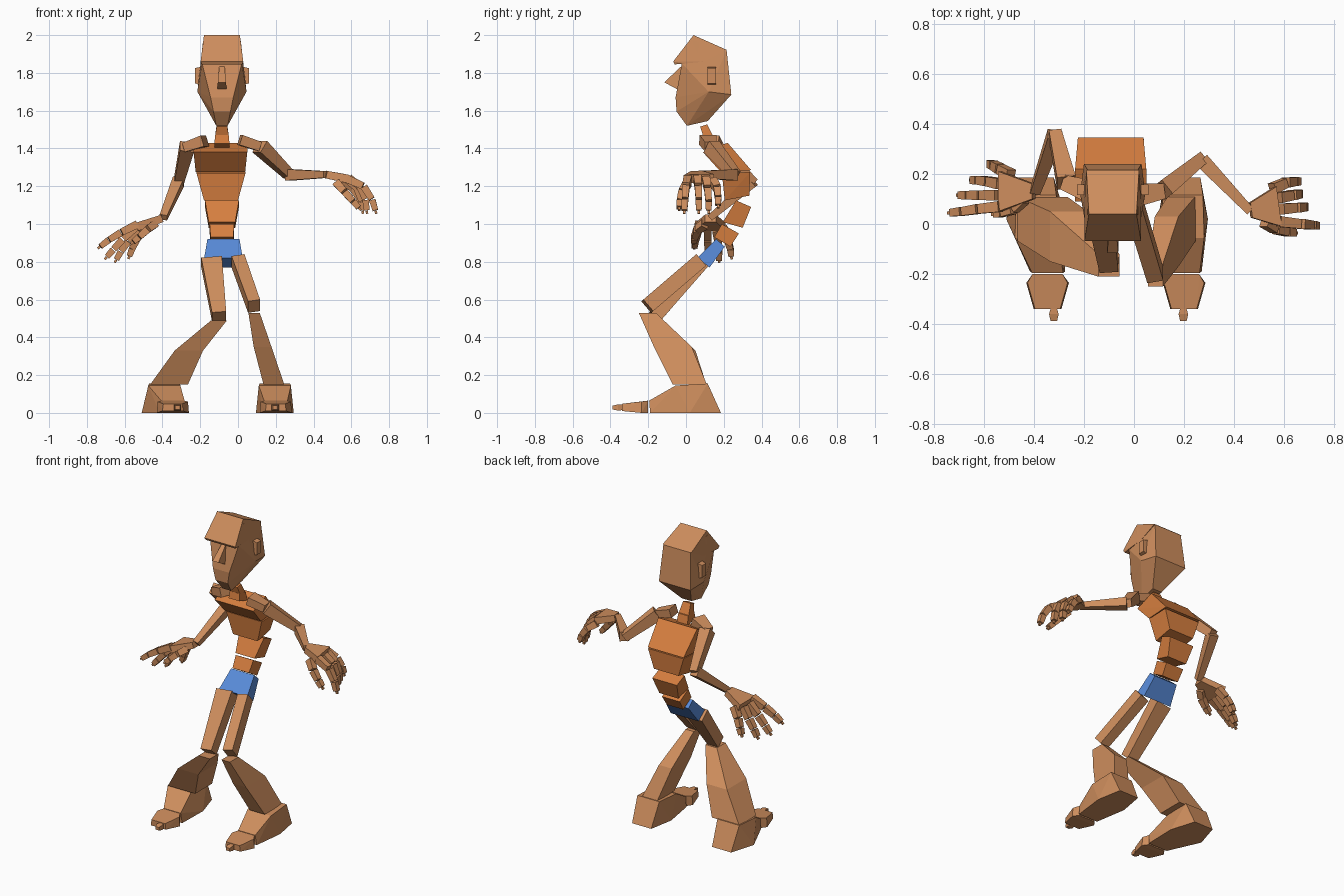
import bpy, bmesh
from mathutils import Vector as V


def material(name, rgb):
    m = bpy.data.materials.new(name)
    m.diffuse_color = (*rgb, 1)
    return m


SKIN = material("skin", (0.62, 0.27, 0.11))
TORSO = material("torso", (0.67, 0.21, 0.05))
BLUE = material("pelvis", (0.10, 0.26, 0.70))


def finish(name, bm, mat):
    bmesh.ops.recalc_face_normals(bm, faces=bm.faces)
    me = bpy.data.meshes.new(name)
    bm.to_mesh(me)
    bm.free()
    me.materials.append(mat)
    ob = bpy.data.objects.new(name, me)
    bpy.context.collection.objects.link(ob)
    return ob


def add_hull(bm, pts):
    """Convex block around points, flat faces merged."""
    t = bmesh.new()
    vs = [t.verts.new(p) for p in pts]
    bmesh.ops.convex_hull(t, input=vs)
    loose = [v for v in t.verts if not v.link_faces]
    bmesh.ops.delete(t, geom=loose, context='VERTS')
    bmesh.ops.dissolve_limit(t, angle_limit=0.03, verts=t.verts, edges=t.edges)
    me = bpy.data.meshes.new("tmp")
    t.to_mesh(me)
    t.free()
    bm.from_mesh(me)
    bpy.data.meshes.remove(me)


def hull(name, mat, *blocks):
    bm = bmesh.new()
    for pts in blocks:
        add_hull(bm, pts)
    return finish(name, bm, mat)


def sym(cx, rows):
    """Mirror (half width, y, z) rows to both sides of x = cx."""
    return [(cx + s * w, y, z) for w, y, z in rows for s in (-1, 1)]


def bone_pts(a, b, wa, wb, hint, gap=0.0):
    """Eight corners of a tapered bar from a to b, (width, depth) at each end."""
    a, b = V(a), V(b)
    t = (b - a).normalized()
    u = V(hint)
    u = (u - t * u.dot(t)).normalized()
    v = t.cross(u)
    a2, b2 = a.lerp(b, gap), b.lerp(a, gap)
    return [p + u * (i * w / 2) + v * (j * d / 2)
            for p, (w, d) in ((a2, wa), (b2, wb)) for i in (-1, 1) for j in (-1, 1)]


def bone(name, a, b, wa, wb, hint=(1, 0, 0), mat=SKIN):
    return hull(name, mat, bone_pts(a, b, wa, wb, hint))


def loft(name, mat, rings):
    """Skin level rectangles (cx, cy, z, half x, half y)."""
    bm = bmesh.new()
    loops = [[bm.verts.new((x + i * hx, y + j * hy, z))
              for i, j in ((-1, -1), (1, -1), (1, 1), (-1, 1))]
             for x, y, z, hx, hy in rings]
    for p, q in zip(loops, loops[1:]):
        for k in range(4):
            n = (k + 1) % 4
            bm.faces.new((p[k], p[n], q[n], q[k]))
    bm.faces.new(loops[0])
    bm.faces.new(loops[-1])
    return finish(name, bm, mat)


# Head: cranium and face, overhanging brow
HX = -0.085
hull("head", SKIN,
     sym(HX, [(.105, -.022, 1.85), (.10, .04, 1.97), (.10, .215, 1.92),
              (.13, .12, 1.70), (.115, .24, 1.685), (.035, .115, 1.545),
              (.03, .005, 1.52), (.045, -.05, 1.595), (.06, -.055, 1.67)]))
hull("brow", SKIN,
     sym(HX, [(.113, -.068, 1.86), (.108, -.06, 1.845), (.095, .04, 2.0),
              (.105, .215, 1.922), (.112, .0, 1.85), (.112, .1, 1.86)]))
hull("nose", SKIN,
     sym(HX, [(.014, -.025, 1.835), (.022, -.115, 1.75), (.024, -.05, 1.715),
              (.02, -.02, 1.74)]))
for side, s in (("left", -1), ("right", 1)):
    hull(side + "_ear", SKIN,
         [(HX + s * w, y, z) for w, z0, z1 in ((.10, 1.73, 1.835), (.143, 1.745, 1.825))
          for y in (.115, .158) for z in (z0, z1)])

# Neck
hull("neck", TORSO,
     sym(HX, [(.04, .08, 1.425), (.04, .165, 1.40), (.036, .088, 1.47), (.036, .15, 1.46)]),
     sym(HX, [(.036, .09, 1.468), (.036, .145, 1.462), (.028, .075, 1.515), (.028, .112, 1.527)]))

# Spine blocks: half width top and bottom, side profile (front top, back top, back bottom, front bottom)
SPINE = [
    ("chest", TORSO, -.093, .142, .131, (.09, 1.38), (.22, 1.43), (.345, 1.285), (.185, 1.275)),
    ("ribs", TORSO, -.09, .13, .09, (.19, 1.27), (.34, 1.275), (.335, 1.15), (.205, 1.125)),
    ("abdomen", TORSO, -.085, .09, .07, (.265, 1.125), (.345, 1.09), (.30, .98), (.195, 1.01)),
    ("waist", TORSO, -.085, .065, .06, (.19, 1.0), (.28, .95), (.235, .88), (.15, .93)),
    ("pelvis", BLUE, -.077, .085, .102, (.16, .92), (.205, .88), (.125, .77), (.06, .82)),
]
for name, mat, cx, wt, wb, ft, bt, bb, fb in SPINE:
    hull(name, mat, sym(cx, [(wt, *ft), (wt, *bt), (wb, *bb), (wb, *fb)]))

# Legs
bone("left_thigh", (-.14, .085, .80), (-.10, -.165, .51), (.11, .08), (.075, .075))
bone("right_thigh", (.0, .075, .805), (.085, -.205, .565), (.07, .08), (.065, .08))
loft("left_shin", SKIN, [(-.10, -.165, .49, .042, .045), (-.26, -.05, .33, .075, .10),
                         (-.365, .02, .15, .10, .088)])
loft("right_shin", SKIN, [(.085, -.205, .53, .03, .045), (.13, -.07, .35, .047, .10),
                          (.19, .02, .15, .055, .09)])

# Feet: heel block, ball and toe
for side, mx, bx, w in (("left", -.39, -.345, .12), ("right", .195, .2, .10)):
    hull(side + "_foot", SKIN,
         sym(mx, [(.07, .185, 0), (w, .02, 0), (.08, .115, .155), (.085, -.055, .145)])
         + sym(bx, [(.07, -.19, 0), (.062, -.195, .065)]))
    hull(side + "_foot_ball", SKIN,
         sym(bx, [(.06, -.20, 0), (.06, -.20, .065), (.085, -.235, .0), (.08, -.235, .06),
                  (.055, -.34, .01), (.05, -.34, .048)]))
    hull(side + "_toe", SKIN,
         sym(bx + .025 if side == "left" else bx - .003,
             [(.012, -.335, .015), (.012, -.335, .045), (.019, -.36, .012),
              (.019, -.36, .045), (.013, -.388, .018), (.013, -.388, .038)]))

# Arms
UP = (0, 0, 1)
bone("left_collar", (-.175, .13, 1.44), (-.28, .165, 1.405), (.06, .09), (.05, .06), UP)
bone("left_upper_arm", (-.27, .165, 1.41), (-.315, .36, 1.22), (.075, .07), (.05, .05))
bone("left_forearm", (-.315, .355, 1.225), (-.395, .13, 1.035), (.06, .06), (.04, .035))
bone("right_collar", (.01, .115, 1.445), (.115, .13, 1.41), (.055, .09), (.05, .06), UP)
bone("right_upper_arm", (.115, .135, 1.41), (.27, .26, 1.26), (.075, .07), (.05, .05), UP)
bone("right_forearm", (.27, .255, 1.26), (.465, .05, 1.262), (.06, .06), (.035, .035), UP)

# Hands: palm, then fingers of three blocks ending in a small nub
FINGERS = {
    "left": [
        [(-.53, .07, 1.0), (-.62, .06, .955), (-.685, .05, .915), (-.73, .045, .88)],
        [(-.54, .115, .985), (-.61, .115, .92), (-.66, .115, .865), (-.695, .115, .825)],
        [(-.53, .16, .975), (-.58, .17, .91), (-.62, .175, .855), (-.645, .175, .81)],
        [(-.49, .195, .98), (-.535, .22, .92), (-.56, .235, .87), (-.575, .24, .83)],
        [(-.44, .10, 1.0), (-.48, .06, .97), (-.525, .045, .93), (-.555, .04, .905)]],
    "right": [
        [(.575, .01, 1.24), (.665, .0, 1.2), (.71, -.005, 1.13), (.728, -.008, 1.07)],
        [(.585, .06, 1.245), (.645, .065, 1.2), (.675, .068, 1.13), (.682, .068, 1.07)],
        [(.575, .105, 1.24), (.63, .115, 1.19), (.655, .12, 1.12), (.66, .12, 1.07)],
        [(.55, .14, 1.23), (.605, .165, 1.19), (.64, .17, 1.14), (.655, .17, 1.10)],
        [(.52, .01, 1.22), (.565, -.02, 1.17), (.61, -.032, 1.12), (.64, -.035, 1.085)]],
}
PALM = {"left": ((-.40, .13, 1.03), (-.535, .13, .985)), "right": ((.465, .055, 1.262), (.575, .07, 1.24))}
Y = (0, 1, 0)
for side, (a, b) in PALM.items():
    hull(side + "_palm", SKIN, bone_pts(a, b, (.06, .04), (.16, .045), Y))
    for n, joints in enumerate(FINGERS[side]):
        blocks = []
        for k in range(3):
            w = .043 - .004 * k
            blocks.append(bone_pts(joints[k], joints[k + 1], (w, w), (w - .005, w - .005), Y, .04))
        end, prev = V(joints[3]), V(joints[2])
        tip = end + (end - prev).normalized() * .016
        blocks.append(bone_pts(end, tip, (.014, .014), (.012, .012), Y))
        label = "thumb" if n == 4 else "finger_%d" % (n + 1)
        hull(side + "_" + label, SKIN, *blocks)
